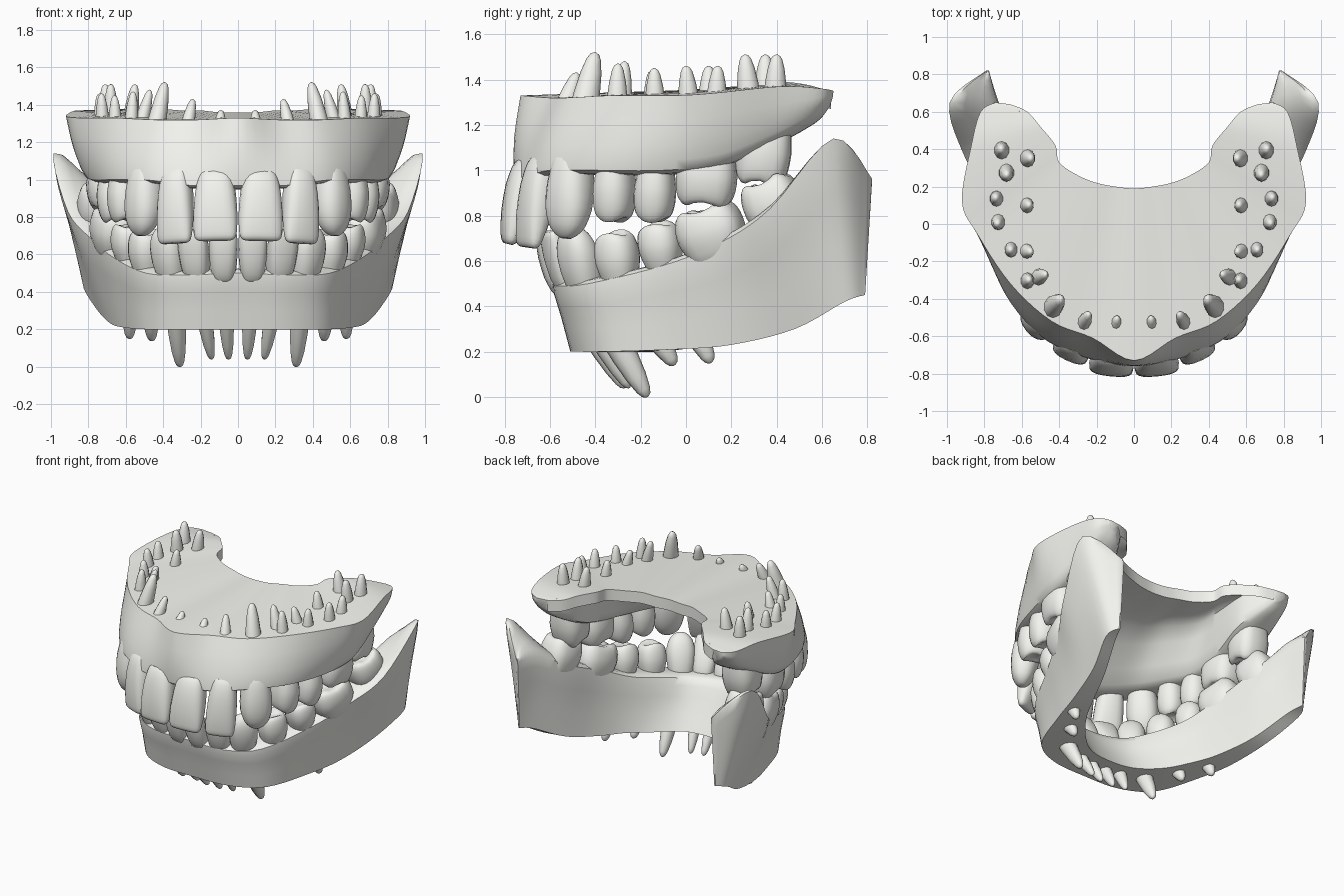
import bpy, bmesh, math
from mathutils import Vector

if "Cube" in bpy.data.objects:
    bpy.data.objects.remove(bpy.data.objects["Cube"])

IVORY = bpy.data.materials.new("ivory")
IVORY.diffuse_color = (0.9, 0.9, 0.86, 1)
IVORY.use_nodes = True
IVORY.node_tree.nodes["Principled BSDF"].inputs["Base Color"].default_value = IVORY.diffuse_color


def spline(rows, n, s):
    """Cardinal spline through rows of points (each row a list of Vectors)."""
    out = []
    for i in range(len(rows) - 1):
        a, b = rows[i], rows[i + 1]
        p, q = rows[max(i - 1, 0)], rows[min(i + 2, len(rows) - 1)]
        for k in range(n):
            t = k / n
            h1, h2 = 2*t**3 - 3*t*t + 1, 3*t*t - 2*t**3
            h3, h4 = t**3 - 2*t*t + t, t**3 - t*t
            out.append([a[j]*h1 + b[j]*h2 + (b[j] - p[j])*s*h3 + (q[j] - a[j])*s*h4
                        for j in range(len(a))])
    return out + [rows[-1]]


def skin(bm, rings):
    """Bridge closed rings and cap both ends."""
    vs = [[bm.verts.new(p) for p in r] for r in rings]
    n = len(vs[0])
    for a, b in zip(vs, vs[1:]):
        for i in range(n):
            bm.faces.new((a[i], a[(i+1) % n], b[(i+1) % n], b[i]))
    bm.faces.new(vs[0])
    bm.faces.new(vs[-1][::-1])


def finish(bm, name, angle, mirror=False):
    bmesh.ops.recalc_face_normals(bm, faces=bm.faces)
    me = bpy.data.meshes.new(name)
    bm.to_mesh(me)
    bm.free()
    me.materials.append(IVORY)
    ob = bpy.data.objects.new(name, me)
    bpy.context.collection.objects.link(ob)
    bpy.ops.object.select_all(action='DESELECT')
    ob.select_set(True)
    bpy.context.view_layer.objects.active = ob
    bpy.ops.object.shade_smooth_by_angle(angle=math.radians(angle))
    if mirror:
        m = ob.modifiers.new("both_sides", 'MIRROR')
        m.use_mirror_merge = False
    return ob


def gum(name, half, bulge, ridge, palate, lip):
    """Arch loft. Station = outer base, outer gumline, inner gumline, inner base."""
    half = [[Vector(s[i:i+3]) for i in (0, 3, 6, 9)] for s in half]
    left = [[Vector((-p.x, p.y, p.z)) for p in s] for s in half[:0:-1]]
    rings = []
    for B, T, U, V in spline(left + half, 5, 0.5):
        out = T - U
        out.z = 0
        out.normalize()
        up = Vector((0, 0, 1))
        w = min(1, (T - U).length / 0.15)
        chain = [B, (B+T)/2 + out*bulge, T, (T+U)/2 + up*ridge*w, U,
                 (U+V)/2 + up*palate*w, V - up*lip]
        ring = [r[0] for r in spline([[p] for p in chain], 3, 0.35)]
        rings.append(ring + ([V] if lip else []))
    bm = bmesh.new()
    skin(bm, rings)
    finish(bm, name, 42)


# Crown profiles: (position along crown, width scale, depth scale, cusp amount)
CROWN = {
    'incisor': [(-.1, .72, .7, 0), (0, .8, .9, 0), (.25, .93, 1, 0), (.6, 1, .85, 0),
                (.88, .97, .55, 0), (.97, .88, .38, 0), (1, .72, .2, 0)],
    'canine': [(-.1, .75, .75, 0), (0, .83, .9, 0), (.3, .98, 1, 0), (.6, 1, .92, 0),
               (.83, .8, .7, 0), (.95, .5, .42, 0), (1, .22, .2, 0)],
    'premolar': [(-.15, .75, .75, 0), (0, .83, .86, 0), (.35, 1, 1, 0), (.65, .99, .96, 0),
                 (.86, .87, .82, .03), (.95, .66, .62, .05), (.88, .3, .28, .02)],
    'molar': [(-.15, .8, .78, 0), (0, .88, .88, 0), (.35, 1, 1, 0), (.65, .98, .96, 0),
              (.87, .88, .84, .03), (.95, .7, .66, .05), (.87, .3, .28, .02)],
}


def tooth(name, kind, neck, tip, width, depth, yaw, roots):
    neck, tip = Vector(neck), Vector(tip)
    axis = tip - neck
    a = math.radians(yaw)
    out = Vector((math.sin(a), -math.cos(a), 0))
    out = (out - axis * (out.dot(axis) / axis.length_squared)).normalized()
    side = axis.cross(out).normalized()
    power = {'molar': .7, 'incisor': .75}.get(kind, .85)
    cusps = {'molar': 4, 'premolar': 2}.get(kind, 0)
    rows = []
    for t, w, d, c in CROWN[kind]:
        row = []
        for i in range(20):
            th = 2 * math.pi * i / 20
            x, y = math.cos(th), math.sin(th)
            x = math.copysign(abs(x)**power, x) * w * width / 2
            y = math.copysign(abs(y)**power, y) * d * depth / 2
            row.append(neck + axis*(t - c*math.cos(cusps*th)) + side*x + out*y)
        rows.append(row)
    bm = bmesh.new()
    skin(bm, spline(rows, 2, 0.4))
    # tapering roots that pass right through the gum
    for r in roots:
        r = Vector(r)
        start = neck.lerp(r, 0.08)
        if kind == 'molar':
            spread = neck.lerp(r, 0.7)
            start.x, start.y = spread.x, spread.y
        d = r - start
        u = d.cross(Vector((1, 0, 0))).normalized()
        v = d.cross(u).normalized()
        size = 0.055 if len(roots) > 1 or kind == 'incisor' else 0.068
        prof = [(0, .9), (.35, .95), (.6, .85), (.8, .68), (.93, .47), (.98, .3), (1, .08)]
        skin(bm, [[start + d*t + (u*math.cos(k*math.pi/5) + v*.85*math.sin(k*math.pi/5))*size*s
                   for k in range(10)] for t, s in prof])
    finish(bm, name, 55, True)


# Upper gum with closed palate
gum("upper_gum", [
    (0, -.73, 1.33, 0, -.755, .97, 0, -.6, .97, 0, .19, 1.36),
    (.22, -.61, 1.32, .26, -.715, .97, .2, -.54, .98, .1, .2, 1.36),
    (.44, -.52, 1.32, .5, -.6, 1, .36, -.43, 1, .2, .22, 1.37),
    (.66, -.32, 1.33, .68, -.38, 1, .46, -.27, 1, .3, .26, 1.37),
    (.84, -.05, 1.33, .78, -.1, 1, .55, -.08, 1, .4, .33, 1.38),
    (.92, .12, 1.34, .82, .15, 1.03, .57, .15, 1.04, .42, .42, 1.39),
    (.87, .42, 1.37, .8, .38, 1.13, .55, .4, 1.13, .5, .52, 1.38),
    (.82, .6, 1.36, .78, .57, 1.24, .62, .57, 1.22, .57, .6, 1.36),
    (.74, .65, 1.35, .73, .64, 1.3, .68, .63, 1.28, .66, .64, 1.35),
], 0.015, -0.02, 0.07, 0.08)

# Lower gum with rising jaw branches
gum("lower_gum", [
    (0, -.51, .2, 0, -.59, .5, 0, -.44, .51, 0, -.25, .2),
    (.28, -.49, .2, .28, -.565, .49, .2, -.39, .51, .18, -.22, .2),
    (.49, -.36, .2, .49, -.43, .5, .32, -.28, .53, .33, -.1, .2),
    (.61, -.05, .21, .66, -.1, .58, .46, -.06, .58, .45, .05, .22),
    (.68, .2, .23, .78, .15, .68, .56, .15, .68, .54, .22, .24),
    (.75, .48, .3, .91, .37, .83, .64, .42, .8, .64, .46, .3),
    (.825, .7, .42, .985, .65, 1.14, .73, .65, .93, .74, .69, .42),
    (.79, .79, .45, .79, .82, .95, .775, .82, .94, .78, .79, .45),
], 0, 0.02, 0, 0)

# Upper teeth (each object holds the left and right tooth)
UPPER = [
    ("central_incisor", 'incisor', (.12, -.7, 1.0), (.122, -.785, .675), .238, .15, 6,
     [(.09, -.5, 1.37)]),
    ("lateral_incisor", 'incisor', (.33, -.63, 1.01), (.34, -.7, .66), .2, .15, 25,
     [(.24, -.48, 1.43)]),
    ("canine", 'canine', (.49, -.5, 1.03), (.52, -.53, .7), .21, .19, 50,
     [(.39, -.4, 1.52)]),
    ("first_premolar", 'premolar', (.59, -.31, 1.02), (.59, -.32, .77), .18, .22, 68,
     [(.56, -.3, 1.47), (.47, -.27, 1.48)]),
    ("second_premolar", 'premolar', (.65, -.13, 1.01), (.64, -.145, .77), .18, .22, 78,
     [(.66, -.14, 1.45), (.55, -.15, 1.44)]),
    ("first_molar", 'molar', (.69, .1, 1.06), (.68, .08, .84), .27, .25, 85,
     [(.73, 0, 1.46), (.74, .14, 1.46), (.56, .1, 1.46)]),
    ("second_molar", 'molar', (.69, .36, 1.17), (.69, .32, .93), .24, .24, 90,
     [(.68, .26, 1.51), (.71, .4, 1.51), (.55, .35, 1.51)]),
]
# Lower teeth
LOWER = [
    ("central_incisor", 'incisor', (.077, -.54, .49), (.08, -.64, .73), .155, .13, 5,
     [(.05, -.27, .04)]),
    ("lateral_incisor", 'incisor', (.22, -.51, .49), (.25, -.61, .73), .165, .13, 18,
     [(.14, -.25, .04)]),
    ("canine", 'canine', (.35, -.44, .49), (.4, -.51, .75), .19, .17, 42,
     [(.31, -.17, 0)]),
    ("first_premolar", 'premolar', (.48, -.29, .53), (.5, -.32, .73), .19, .19, 60,
     [(.46, -.05, .14)]),
    ("second_premolar", 'premolar', (.57, -.1, .59), (.59, -.13, .77), .19, .2, 70,
     [(.58, .11, .15)]),
    ("first_molar", 'molar', (.66, .135, .65), (.66, .075, .84), .3, .25, 74, []),
    ("second_molar", 'molar', (.74, .42, .77), (.73, .34, .96), .26, .24, 76, []),
]
for row, teeth in (("upper", UPPER), ("lower", LOWER)):
    for label, *spec in teeth:
        tooth(f"{row}_{label}", *spec)
